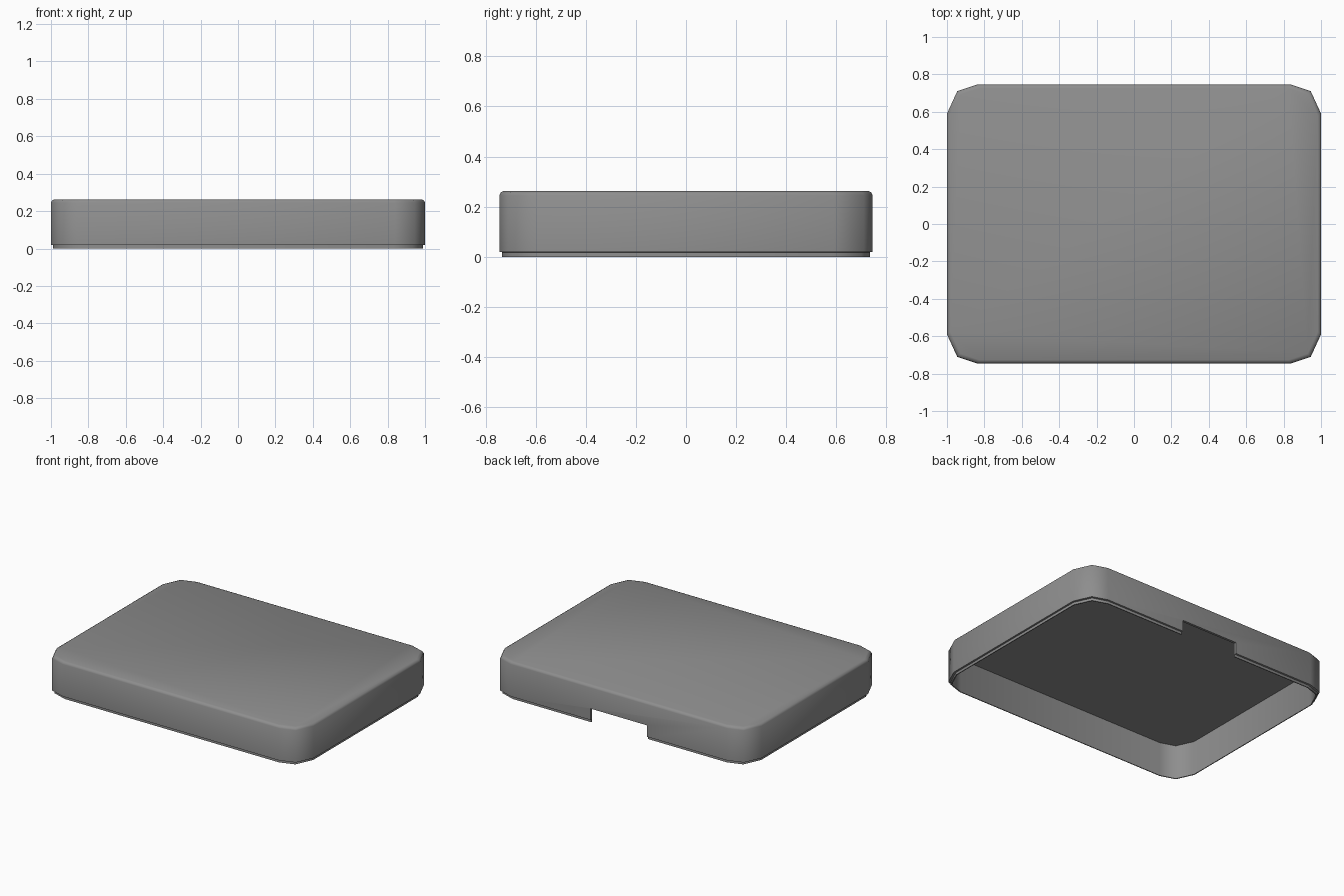
import bpy, bmesh, math

if "Cube" in bpy.data.objects:
    bpy.data.objects.remove(bpy.data.objects["Cube"])

HX, HY = 1.0, 0.745  # half width and half depth


def outline(inset, z):
    """Rectangle with two-segment corners, pulled in by inset."""
    corner = [(HX, 0.59), (0.945, 0.71), (0.84, HY)]
    pts = []
    for sx, sy in ((1, 1), (-1, 1), (-1, -1), (1, -1)):
        run = corner if sx * sy > 0 else corner[::-1]
        pts += [(sx * x * (1 - inset / HX), sy * y * (1 - inset / HY), z) for x, y in run]
    return pts


def add_object(name, bm):
    bmesh.ops.recalc_face_normals(bm, faces=bm.faces[:])
    mesh = bpy.data.meshes.new(name)
    bm.to_mesh(mesh)
    bm.free()
    obj = bpy.data.objects.new(name, mesh)
    bpy.context.collection.objects.link(obj)
    return obj


# Hollow shell: rounded top edge, side wall, stepped bottom lip, inner cavity
profile = [(0.018, 0.263), (0.006, 0.257), (0, 0.245), (0, 0.02),
           (0.011, 0.018), (0.011, 0), (0.017, 0), (0.017, 0.24)]
bm = bmesh.new()
rings = [[bm.verts.new(p) for p in outline(i, z)] for i, z in profile]
for a, b in zip(rings, rings[1:]):
    n = len(a)
    for k in range(n):
        bm.faces.new((a[k], a[(k + 1) % n], b[(k + 1) % n], b[k]))
bm.faces.new(rings[0])
bm.faces.new(rings[-1])
shell = add_object("lid_shell", bm)

# Dark grey finish
finish = bpy.data.materials.new("dark_grey")
finish.diffuse_color = (0.27, 0.27, 0.27, 1)
finish.use_nodes = True
finish.node_tree.nodes["Principled BSDF"].inputs["Base Color"].default_value = finish.diffuse_color
shell.data.materials.append(finish)

# Cable notch in the back wall
bm = bmesh.new()
bmesh.ops.create_cube(bm, size=1)
bmesh.ops.scale(bm, vec=(0.44, 0.3, 0.2), verts=bm.verts[:])
bmesh.ops.translate(bm, vec=(0, HY, 0), verts=bm.verts[:])
cutter = add_object("notch_cutter", bm)
cutter.hide_render = True
cutter.data.materials.append(finish)

bpy.context.view_layer.objects.active = shell
shell.select_set(True)
mod = shell.modifiers.new("notch", 'BOOLEAN')
mod.operation = 'DIFFERENCE'
mod.solver = 'EXACT'
mod.object = cutter
bpy.ops.object.modifier_apply(modifier=mod.name)
bpy.data.objects.remove(cutter)

bpy.ops.object.shade_smooth_by_angle(angle=math.radians(50))
